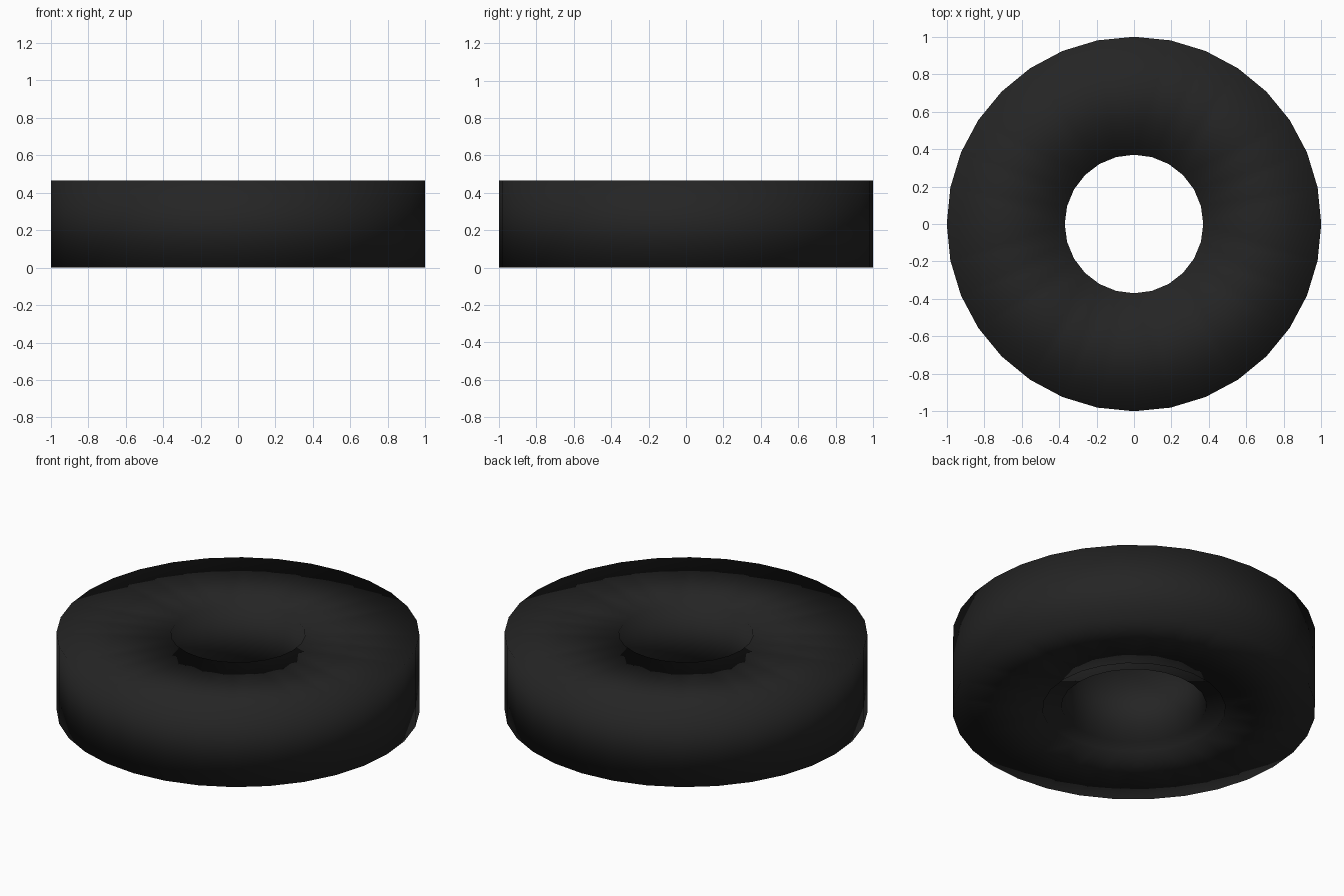
import bpy, bmesh
from math import cos, sin, tau

if "Cube" in bpy.data.objects:
    bpy.data.objects.remove(bpy.data.objects["Cube"])

HEIGHT = 0.465

# closed profile: (radius, z, sides)
PROFILE = [
    (1.0, 0.0, 32),       # outer wall
    (1.0, HEIGHT, 32),
    (0.37, HEIGHT, 24),   # hole at the top
    (0.40, 0.02, 24),     # hole at the bottom
    (0.504, 0.02, 24),    # shallow step underneath
    (0.504, 0.0, 24),
]


def add_ring(bm, radius, z, sides):
    verts = [bm.verts.new((radius * cos(tau * i / sides),
                           radius * sin(tau * i / sides), z))
             for i in range(sides)]
    return verts


def join_rings(bm, a, b):
    """Join two rings that may have different numbers of sides."""
    na, nb = len(a), len(b)
    i = j = 0
    while i < na or j < nb:
        if na == nb:
            bm.faces.new((a[i], a[(i + 1) % na], b[(j + 1) % nb], b[j]))
            i, j = i + 1, j + 1
        elif j >= nb or (i < na and (i + 0.5) / na <= (j + 0.5) / nb):
            bm.faces.new((a[i % na], a[(i + 1) % na], b[j % nb]))
            i += 1
        else:
            bm.faces.new((a[i % na], b[(j + 1) % nb], b[j % nb]))
            j += 1


# thick round washer with a through hole
bm = bmesh.new()
rings = [add_ring(bm, *p) for p in PROFILE]
for k, ring in enumerate(rings):
    join_rings(bm, ring, rings[(k + 1) % len(rings)])
bmesh.ops.recalc_face_normals(bm, faces=bm.faces)
for f in bm.faces:
    f.smooth = True

mesh = bpy.data.meshes.new("rubber_ring")
bm.to_mesh(mesh)
bm.free()
ring_obj = bpy.data.objects.new("rubber_ring", mesh)
bpy.context.collection.objects.link(ring_obj)

# black rubber
rubber = bpy.data.materials.new("black_rubber")
rubber.diffuse_color = (0.018, 0.018, 0.018, 1.0)
rubber.use_nodes = True
rubber.node_tree.nodes["Principled BSDF"].inputs["Base Color"].default_value = rubber.diffuse_color
mesh.materials.append(rubber)
